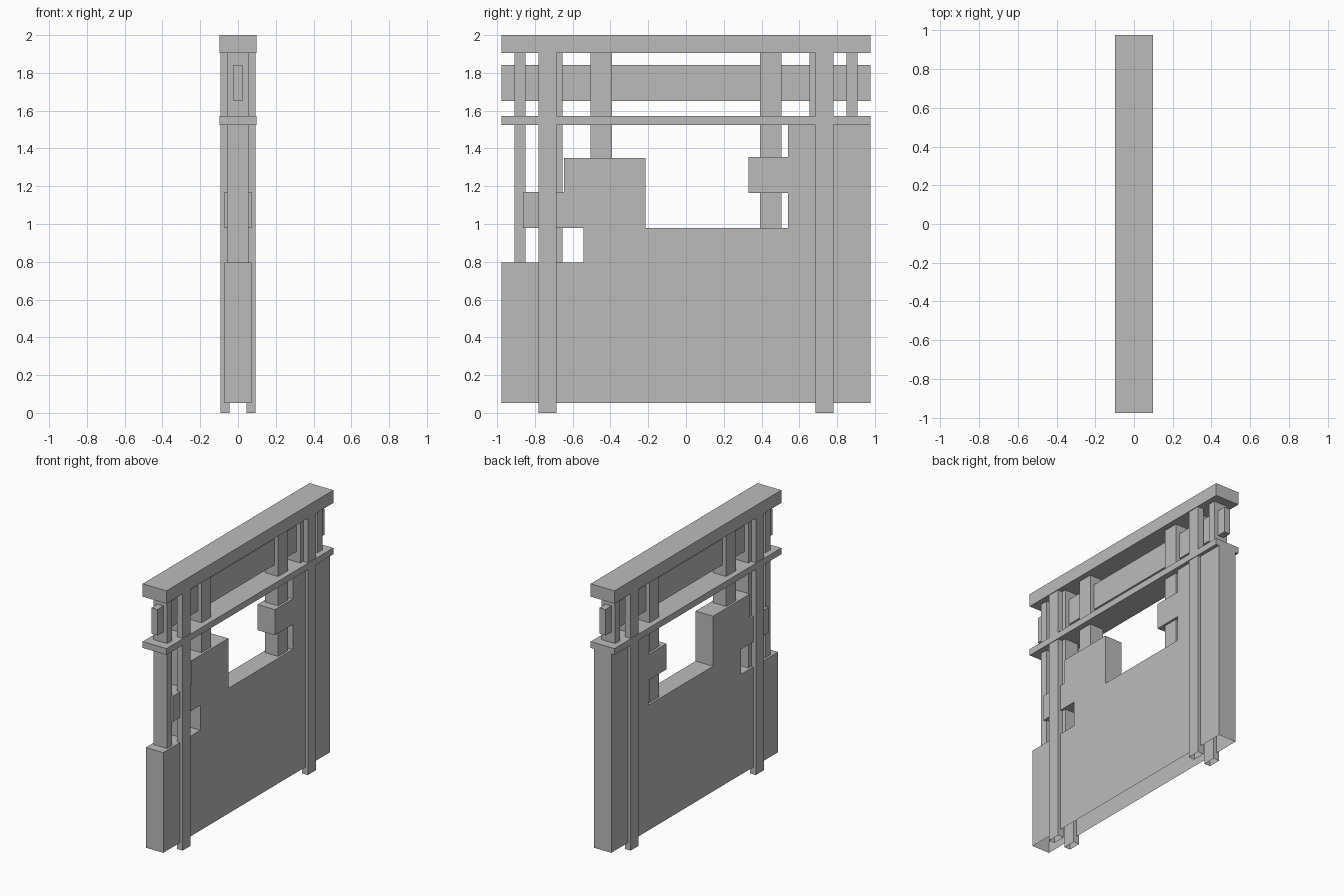
import bpy
import bmesh

default_cube = bpy.data.objects.get("Cube")
if default_cube:
    bpy.data.objects.remove(default_cube, do_unlink=True)

# Single flat colour
GREY = (0.5, 0.5, 0.5, 1.0)
material = bpy.data.materials.new("plain grey")
material.use_nodes = True
material.diffuse_color = GREY
material.node_tree.nodes["Principled BSDF"].inputs["Base Color"].default_value = GREY

HALF_LENGTH = 0.976
BEAM_BOTTOM = 1.905
RAIL_BOTTOM = 1.525
WALL_BASE = 0.053


def slab(name, outline, x_min, x_max, open_bottom=False):
    """Extrude a (y, z) outline along x; optionally leave the underside open."""
    bm = bmesh.new()
    face = bm.faces.new([bm.verts.new((x_min, y, z)) for y, z in outline])
    result = bmesh.ops.extrude_face_region(bm, geom=[face], use_keep_orig=True)
    moved = [v for v in result["geom"] if isinstance(v, bmesh.types.BMVert)]
    bmesh.ops.translate(bm, verts=moved, vec=(x_max - x_min, 0, 0))
    bmesh.ops.recalc_face_normals(bm, faces=bm.faces)
    if open_bottom:
        lowest = min(v.co.z for v in bm.verts)
        under = [f for f in bm.faces
                 if all(abs(v.co.z - lowest) < 0.001 for v in f.verts)]
        bmesh.ops.delete(bm, geom=under, context="FACES")
    mesh = bpy.data.meshes.new(name)
    bm.to_mesh(mesh)
    bm.free()
    mesh.materials.append(material)
    obj = bpy.data.objects.new(name, mesh)
    bpy.context.collection.objects.link(obj)
    return obj


def box(name, x_range, y_range, z_range, open_bottom=False):
    y_min, y_max = sorted(y_range)
    z_min, z_max = z_range
    outline = [(y_min, z_min), (y_max, z_min), (y_max, z_max), (y_min, z_max)]
    return slab(name, outline, *sorted(x_range), open_bottom)


# Broken wall panel with stepped edges and a hollow underside
wall_outline = [
    (-HALF_LENGTH, WALL_BASE), (HALF_LENGTH, WALL_BASE),
    (HALF_LENGTH, RAIL_BOTTOM), (0.54, RAIL_BOTTOM),
    (0.54, 1.355), (0.33, 1.355), (0.33, 1.165), (0.54, 1.165),
    (0.54, 0.98), (-0.215, 0.98), (-0.215, 1.35), (-0.645, 1.35),
    (-0.645, 1.17), (-0.862, 1.17), (-0.862, 0.98),
    (-0.543, 0.98), (-0.543, 0.795), (-HALF_LENGTH, 0.795),
]
slab("broken_wall", wall_outline, -0.0715, 0.0715, open_bottom=True)

# Full-length horizontal members
for name, half_width, z_range in (
    ("top_beam", 0.0975, (BEAM_BOTTOM, 2)),
    ("middle_rail", 0.0975, (RAIL_BOTTOM, 1.572)),
    ("upper_plank", 0.024, (1.65, 1.842)),
):
    box(name, (-half_width, half_width), (-HALF_LENGTH, HALF_LENGTH), z_range)

# Paired outer posts on both faces of the wall
for end, end_name in ((-1, "front"), (1, "back")):
    for side, side_name in ((-1, "right"), (1, "left")):
        box(f"{end_name}_{side_name}_post", (side * 0.045, side * 0.0925),
            (end * 0.685, end * 0.78), (0, BEAM_BOTTOM), open_bottom=True)

# Inner studs rising from the wall to the top beam
studs = {
    "outer_stud": (0.849, 0.908, 0.795, RAIL_BOTTOM),
    "inner_stud": (0.653, 0.712, 0.795, RAIL_BOTTOM),
    "centre_stud": (0.392, 0.505, 1.35, 0.98),
}
for name, (near, far, front_base, back_base) in studs.items():
    for end, end_name, base in ((-1, "front", front_base), (1, "back", back_base)):
        box(f"{end_name}_{name}", (-0.055, 0.055),
            (end * near, end * far), (base, BEAM_BOTTOM))
